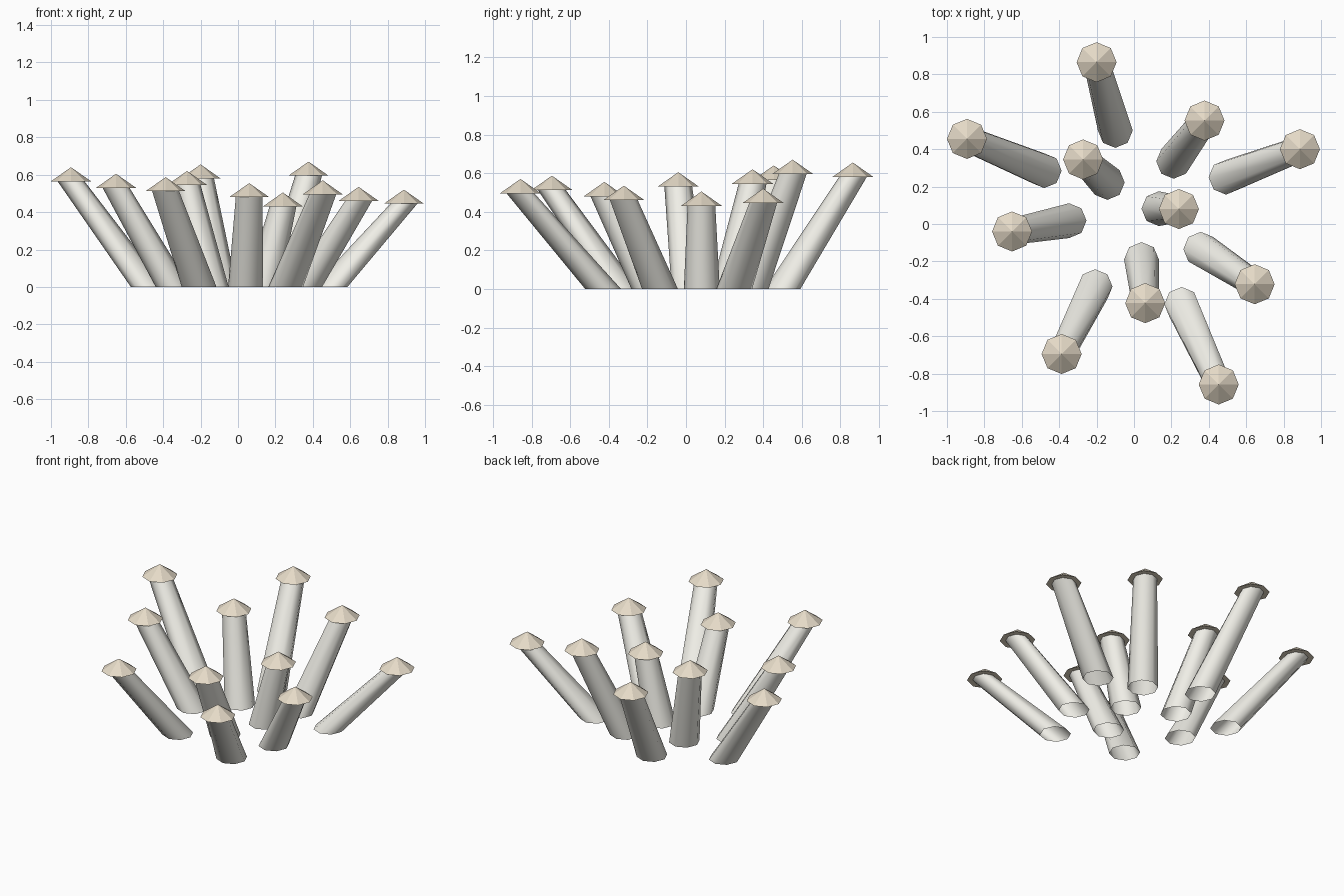
import bpy, bmesh
from math import cos, sin, pi

if "Cube" in bpy.data.objects:
    bpy.data.objects.remove(bpy.data.objects["Cube"])

SIDES = 8
BASE_R, TOP_R = 0.093, 0.072   # stalk radii
CAP_R, CAP_H = 0.107, 0.075    # cone cap

# base x, base y, cap x, cap y, apex z
MUSHROOMS = [
    (-0.10, 0.50, -0.20, 0.865, 0.655),
    (-0.48, 0.285, -0.893, 0.455, 0.64),
    (-0.143, 0.222, -0.272, 0.345, 0.62),
    (0.212, 0.335, 0.377, 0.553, 0.67),
    (0.492, 0.25, 0.887, 0.40, 0.52),
    (-0.347, 0.018, -0.652, -0.04, 0.605),
    (0.133, 0.082, 0.24, 0.08, 0.505),
    (0.357, -0.135, 0.645, -0.322, 0.535),
    (0.04, -0.19, 0.06, -0.423, 0.555),
    (-0.208, -0.335, -0.387, -0.695, 0.587),
    (0.255, -0.43, 0.453, -0.858, 0.57),
]


def material(name, rgb):
    m = bpy.data.materials.new(name)
    m.diffuse_color = (*rgb, 1)
    m.use_nodes = True
    m.node_tree.nodes["Principled BSDF"].inputs["Base Color"].default_value = m.diffuse_color
    return m


def ring(bm, x, y, z, r):
    return [bm.verts.new((x + r * cos(2 * pi * i / SIDES),
                          y + r * sin(2 * pi * i / SIDES), z)) for i in range(SIDES)]


def finish(bm, name, mat, smooth):
    for f in bm.faces:
        f.smooth = smooth
    me = bpy.data.meshes.new(name)
    bm.to_mesh(me)
    bm.free()
    me.materials.append(mat)
    bpy.context.collection.objects.link(bpy.data.objects.new(name, me))


stalk_mat = material("stalk_cream", (0.87, 0.86, 0.80))
cap_mat = material("cap_tan", (0.78, 0.70, 0.57))

for n, (bx, by, cx, cy, apex) in enumerate(MUSHROOMS, 1):
    rim_z = apex - CAP_H

    # Leaning tapered stalk, open at both level ends
    bm = bmesh.new()
    low, high = ring(bm, bx, by, 0, BASE_R), ring(bm, cx, cy, rim_z, TOP_R)
    for i in range(SIDES):
        j = (i + 1) % SIDES
        bm.faces.new((low[i], low[j], high[j], high[i]))
    finish(bm, f"stalk_{n}", stalk_mat, True)

    # Level cone cap with a closed underside
    bm = bmesh.new()
    rim = ring(bm, cx, cy, rim_z, CAP_R)
    tip = bm.verts.new((cx, cy, apex))
    for i in range(SIDES):
        bm.faces.new((rim[i], rim[(i + 1) % SIDES], tip))
    bm.faces.new(rim[::-1])
    finish(bm, f"cap_{n}", cap_mat, False)
